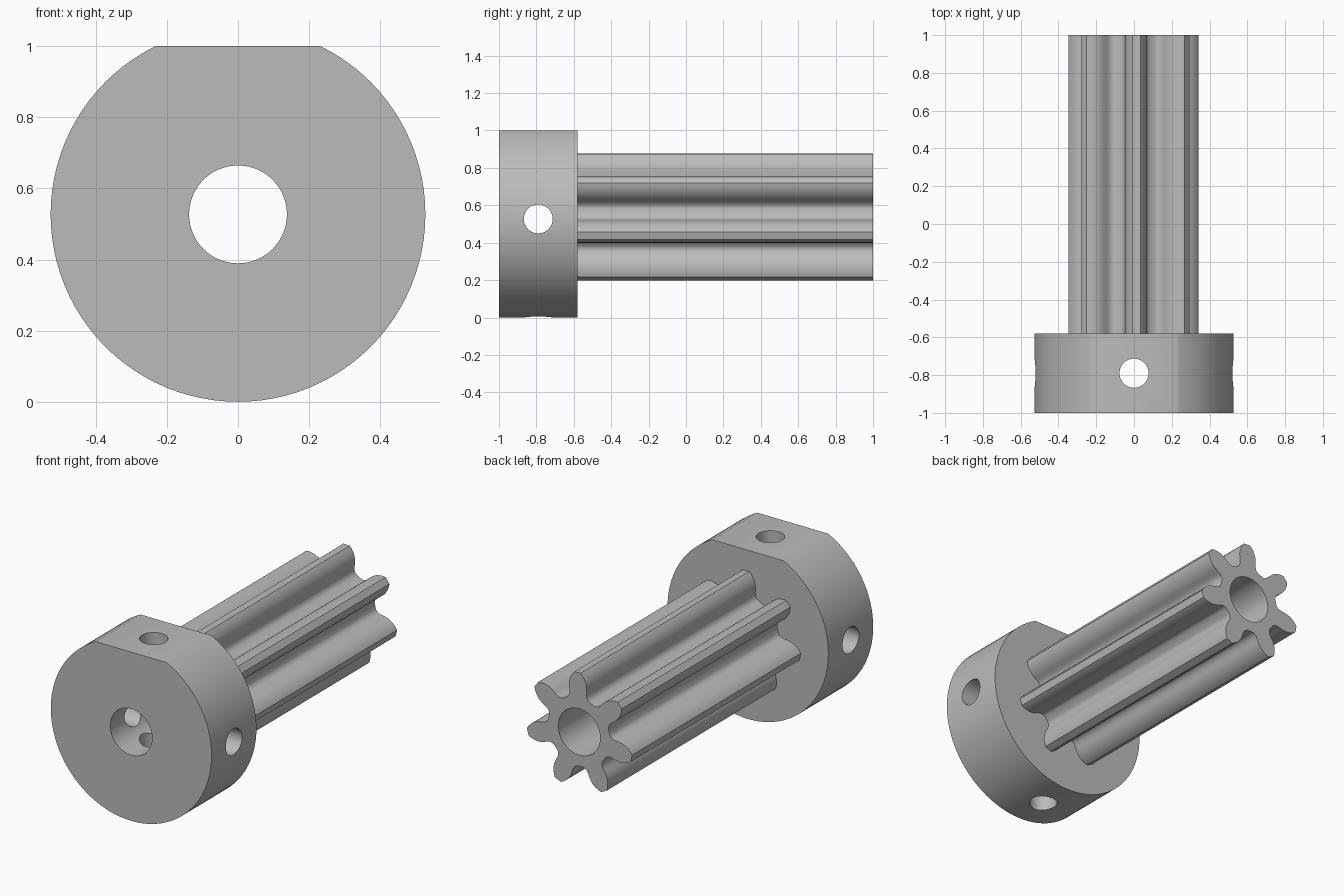
import bpy, bmesh
from math import sin, cos, pi, radians

if "Cube" in bpy.data.objects:
    bpy.data.objects.remove(bpy.data.objects["Cube"])

CZ = 0.527           # height of the shaft axis
HUB_Y = -0.79        # middle of the hub
BORE_R = 0.1375
TEETH = 7

grey = bpy.data.materials.new("plain grey")
grey.use_nodes = True
grey.diffuse_color = (0.5, 0.5, 0.5, 1)
grey.node_tree.nodes["Principled BSDF"].inputs["Base Color"].default_value = (0.5, 0.5, 0.5, 1)


def cylinder(name, radius, length, centre, rotation):
    bpy.ops.mesh.primitive_cylinder_add(vertices=96, radius=radius, depth=length,
                                        location=centre, rotation=rotation)
    obj = bpy.context.object
    obj.name = name
    return obj


def cut(target, cutter):
    cutter.hide_render = True
    mod = target.modifiers.new("cut", 'BOOLEAN')
    mod.operation, mod.solver, mod.object = 'DIFFERENCE', 'EXACT', cutter
    bpy.context.view_layer.objects.active = target
    bpy.ops.object.modifier_apply(modifier=mod.name)
    bpy.data.objects.remove(cutter)


def finish(obj):
    obj.data.materials.clear()
    obj.data.materials.append(grey)
    bpy.ops.object.select_all(action='DESELECT')
    obj.select_set(True)
    bpy.context.view_layer.objects.active = obj
    bpy.ops.object.shade_smooth_by_angle(angle=radians(25))


def bore():
    return cylinder("bore_cutter", BORE_R, 3, (0, 0, CZ), (pi / 2, 0, 0))


# Hub: thick disc with a flat on top, a bore and two crossing screw holes
hub = cylinder("hub", 0.527, 0.42, (0, HUB_Y, CZ), (pi / 2, 0, 0))
bpy.ops.mesh.primitive_cube_add(size=2, location=(0, HUB_Y, 2))
cut(hub, bpy.context.object)
cut(hub, bore())
cut(hub, cylinder("side_hole_cutter", 0.077, 2, (0, HUB_Y, CZ), (0, pi / 2, 0)))
cut(hub, cylinder("top_hole_cutter", 0.077, 2, (0, HUB_Y, CZ), (0, 0, 0)))
finish(hub)

# Pinion: half tooth as (radius, half width), mirrored and repeated round the axis
half_tooth = [(0.205, 0.060), (0.217, 0.056), (0.235, 0.056), (0.255, 0.058),
              (0.275, 0.058), (0.295, 0.054), (0.315, 0.046), (0.335, 0.034), (0.349, 0.021)]
root = [(0.190, -0.073), (0.196, -0.066)]
left_half = [(r, -w) for r, w in half_tooth]
right_half = [(r, w) for r, w in reversed(half_tooth)]
tooth = root + left_half + right_half + [(r, -w) for r, w in reversed(root)]

bm = bmesh.new()
outline = []
for i in range(TEETH):
    a = radians(88) + i * 2 * pi / TEETH
    for r, w in tooth:
        outline.append(bm.verts.new((r * cos(a) - w * sin(a), -0.58,
                                     CZ + r * sin(a) + w * cos(a))))
face = bm.faces.new(outline)
ext = bmesh.ops.extrude_face_region(bm, geom=[face])
moved = [v for v in ext["geom"] if isinstance(v, bmesh.types.BMVert)]
bmesh.ops.translate(bm, verts=moved, vec=(0, 1.58, 0))
bmesh.ops.recalc_face_normals(bm, faces=bm.faces)
mesh = bpy.data.meshes.new("pinion")
bm.to_mesh(mesh)
bm.free()
pinion = bpy.data.objects.new("pinion", mesh)
bpy.context.collection.objects.link(pinion)
cut(pinion, bore())
finish(pinion)
